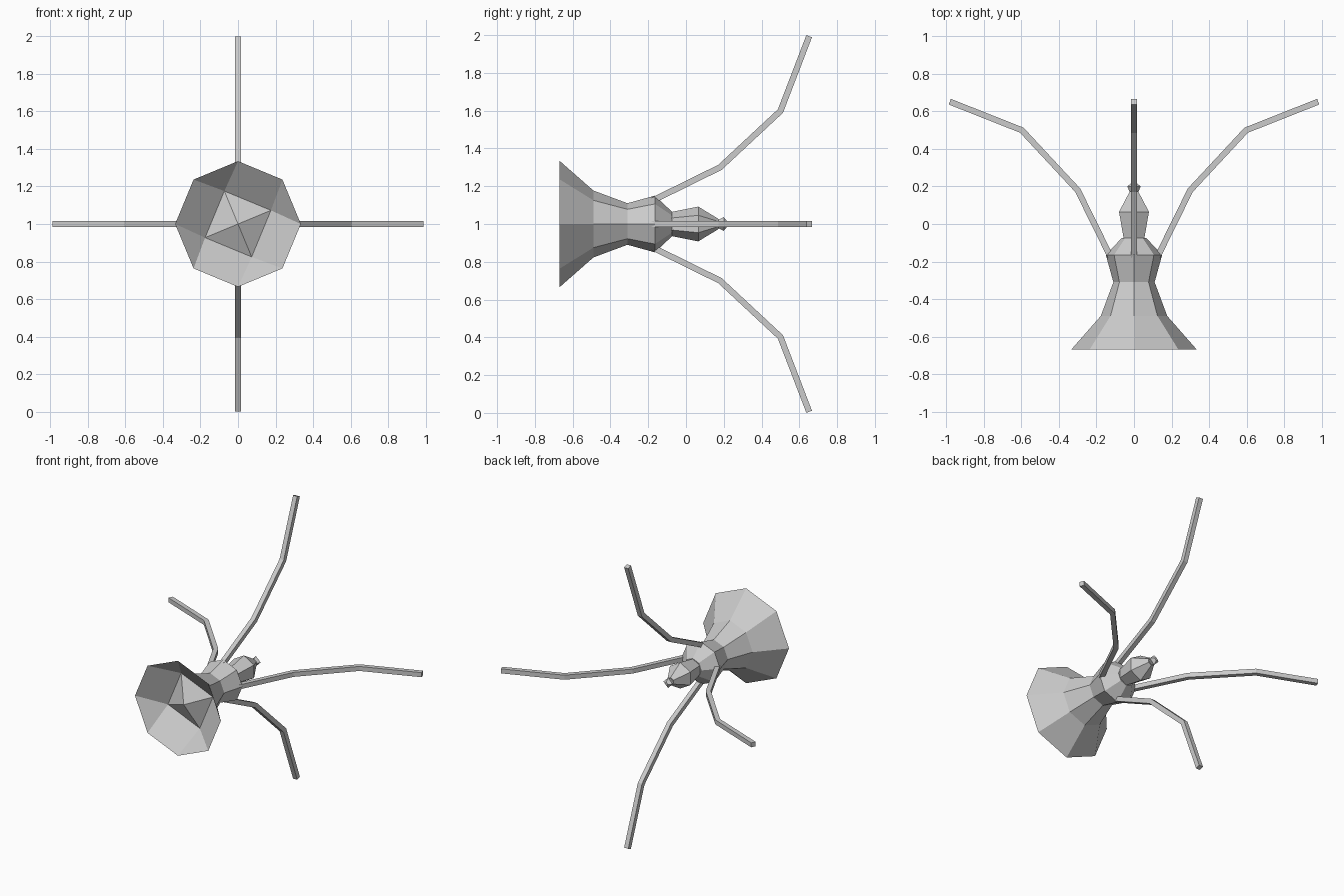
import bpy, bmesh
from math import cos, sin, pi, radians
from mathutils import Vector

if "Cube" in bpy.data.objects:
    bpy.data.objects.remove(bpy.data.objects["Cube"])

CZ = 1.0  # height of the long axis


def ring(bm, y, r, n, start=0.0):
    return [bm.verts.new((r * cos(start + 2 * pi * i / n), y,
                          CZ + r * sin(start + 2 * pi * i / n))) for i in range(n)]


def bridge(bm, a, b):
    n = len(a)
    for i in range(n):
        j = (i + 1) % n
        bm.faces.new((a[i], a[j], b[j], b[i]))


def finish(bm, name):
    bmesh.ops.recalc_face_normals(bm, faces=bm.faces[:])
    me = bpy.data.meshes.new(name)
    bm.to_mesh(me)
    bm.free()
    ob = bpy.data.objects.new(name, me)
    bpy.context.collection.objects.link(ob)
    return ob


# Flared octagonal body
bm = bmesh.new()
profile = [(-0.67, 0.335), (-0.49, 0.177), (-0.31, 0.11), (-0.165, 0.15), (-0.075, 0.066)]
rings = [ring(bm, y, r, 8) for y, r in profile]
for a, b in zip(rings, rings[1:]):
    bridge(bm, a, b)
bm.faces.new(rings[-1])

# Hollow of the bell: octagon narrowing to a twisted square, then a raised point
rim = rings[0]
sq = ring(bm, -0.53, 0.19, 4, radians(22.5))
tip = bm.verts.new((0, -0.605, CZ))
for i in range(4):
    a, b, c = rim[2 * i], rim[2 * i + 1], rim[(2 * i + 2) % 8]
    s, t = sq[i], sq[(i + 1) % 4]
    bm.faces.new((a, b, s))
    bm.faces.new((b, c, t, s))
    bm.faces.new((s, t, tip))
finish(bm, "bell_body")

# Faceted nose behind the body
bm = bmesh.new()
profile = [(-0.085, 0.062), (0.065, 0.092), (0.172, 0.027)]
rings = [ring(bm, y, r, 6, pi / 2) for y, r in profile]
for a, b in zip(rings, rings[1:]):
    bridge(bm, a, b)
bm.faces.new(rings[0])
bm.faces.new(rings[-1])
finish(bm, "nose")

# Small knob on the nose
bm = bmesh.new()
profile = [(0.165, 0.02), (0.2, 0.036), (0.22, 0.012)]
rings = [ring(bm, y, r, 4, pi / 2) for y, r in profile]
for a, b in zip(rings, rings[1:]):
    bridge(bm, a, b)
bm.faces.new(rings[0])
bm.faces.new(rings[-1])
finish(bm, "nose_knob")


# Bent square-section arms; path points are (distance from axis, y)
def arm(name, angle, reach):
    path = [Vector(p) for p in ((0.125, -0.175), (0.30, 0.18), (0.598, 0.50), (reach, 0.652))]
    h = 0.016
    out = Vector((cos(angle), 0, sin(angle)))
    side = Vector((-sin(angle), 0, cos(angle)))
    bm = bmesh.new()
    loops = []
    for i, p in enumerate(path):
        d0 = (p - path[i - 1]).normalized() if i else (path[1] - p).normalized()
        d1 = (path[i + 1] - p).normalized() if i < len(path) - 1 else d0
        t = (d0 + d1).normalized()
        nrm = Vector((-t.y, t.x)) * (h / t.dot(d0))
        loop = []
        for u, v in ((1, 1), (1, -1), (-1, -1), (-1, 1)):
            q = p + nrm * u
            loop.append(bm.verts.new(out * q.x + Vector((0, q.y, CZ)) + side * h * v))
        loops.append(loop)
    for a, b in zip(loops, loops[1:]):
        bridge(bm, a, b)
    bm.faces.new(loops[0])
    bm.faces.new(loops[-1])
    finish(bm, name)


for k, name in enumerate(("right_arm", "upper_arm", "left_arm", "lower_arm")):
    arm(name, k * pi / 2, 0.994 if k % 2 else 0.982)
